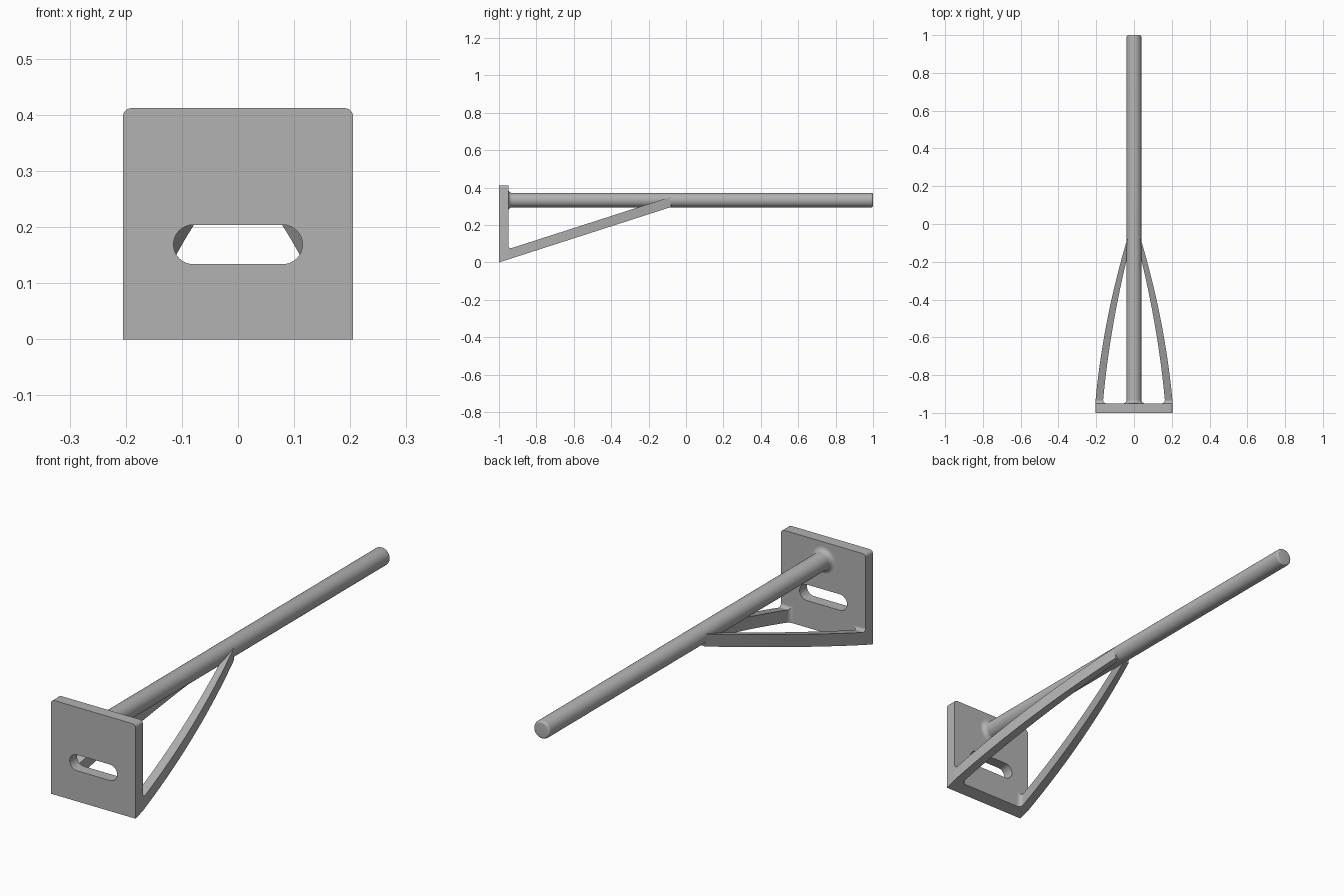
import bpy, bmesh
from math import sin, cos, pi, sqrt, radians

cube = bpy.data.objects.get("Cube")
if cube:
    bpy.data.objects.remove(cube, do_unlink=True)

metal = bpy.data.materials.new("light grey metal")
metal.use_nodes = True
GREY = (0.45, 0.45, 0.45, 1)
metal.diffuse_color = GREY
metal.node_tree.nodes["Principled BSDF"].inputs["Base Color"].default_value = GREY

FRONT, BACK = -1.0, -0.95   # plate faces
HALF, HEIGHT = 0.205, 0.412
SLOPE = 0.322               # rise of the struts
FILLET = 0.02


def finish(bm, name, angle=35):
    bmesh.ops.recalc_face_normals(bm, faces=bm.faces)
    mesh = bpy.data.meshes.new(name)
    bm.to_mesh(mesh)
    bm.free()
    mesh.materials.append(metal)
    obj = bpy.data.objects.new(name, mesh)
    bpy.context.collection.objects.link(obj)
    bpy.ops.object.select_all(action="DESELECT")
    obj.select_set(True)
    bpy.context.view_layer.objects.active = obj
    bpy.ops.object.shade_smooth_by_angle(angle=radians(angle))
    return obj


def arc(cx, cz, r, start, end, n):
    angles = [start + (end - start) * i / n for i in range(n + 1)]
    return [(cx + r * cos(a), cz + r * sin(a)) for a in angles]


def loft(bm, rings):
    loops = [[bm.verts.new(p) for p in ring] for ring in rings]
    n = len(loops[0])
    for a, b in zip(loops, loops[1:]):
        for i in range(n):
            j = (i + 1) % n
            bm.faces.new((a[i], a[j], b[j], b[i]))
    bm.faces.new(loops[0])
    bm.faces.new(loops[-1])


def flare(d, r):
    """Concave fillet offset at distance d from the plate."""
    return r - sqrt(r * r - (r - d) ** 2) if d < r else 0


# Mounting plate: rounded top corners, slot, underside sloped like the struts
bm = bmesh.new()
r = 0.015
outline = [(-HALF, 0), (HALF, 0)]
outline += arc(HALF - r, HEIGHT - r, r, 0, pi / 2, 6)
outline += arc(r - HALF, HEIGHT - r, r, pi / 2, pi, 6)
slot = arc(0.08, 0.169, 0.035, -pi / 2, pi / 2, 16)
slot += arc(-0.08, 0.169, 0.035, pi / 2, 3 * pi / 2, 16)
edges = []
for loop in (outline, slot):
    vs = [bm.verts.new((x, FRONT, z)) for x, z in loop]
    edges += [bm.edges.new((v, vs[i - 1])) for i, v in enumerate(vs)]
bmesh.ops.triangle_fill(bm, edges=edges, use_beauty=True)
ext = bmesh.ops.extrude_face_region(bm, geom=bm.faces[:])
for v in ext["geom"]:
    if isinstance(v, bmesh.types.BMVert):
        v.co.y = BACK
        if v.co.z < 0.01:
            v.co.z = SLOPE * (BACK - FRONT)
finish(bm, "mounting_plate")

# Round rod: filleted at the plate, rounded at the free end
bm = bmesh.new()
R, AXIS, ROUND = 0.039, 0.333, 0.01
profile = []
for i in range(9):
    d = FILLET * (1 - cos(pi / 2 * i / 8))
    profile.append((BACK + d, R + flare(d, FILLET)))
for y, rad in arc(1 - ROUND, R - ROUND, ROUND, pi / 2, 0, 6):
    profile.append((y, rad))
loft(bm, [[(rad * cos(2 * pi * k / 48), y, AXIS + rad * sin(2 * pi * k / 48))
           for k in range(48)] for y, rad in profile])
finish(bm, "rod")


# Curved diagonal struts, one for each side
def strut(name, side):
    rings = []
    steps = [FILLET * (1 - cos(pi / 2 * i / 8)) for i in range(9)]
    steps += [FILLET + 0.85 * i / 28 for i in range(1, 29)]
    for t in steps:
        grow = flare(t, FILLET)
        outer = HALF - 0.09 * t - 0.12 * t * t
        inner = max(0.165 - 0.09 * t - 0.1 * t * t, 0.002) - grow
        low = SLOPE * (BACK + t - FRONT)
        high = low + 0.055 + grow
        y = BACK + t
        rings.append([(side * inner, y, low), (side * outer, y, low),
                      (side * outer, y, high), (side * inner, y, high)])
    bm = bmesh.new()
    loft(bm, rings)
    finish(bm, name)


strut("left_strut", 1)
strut("right_strut", -1)
